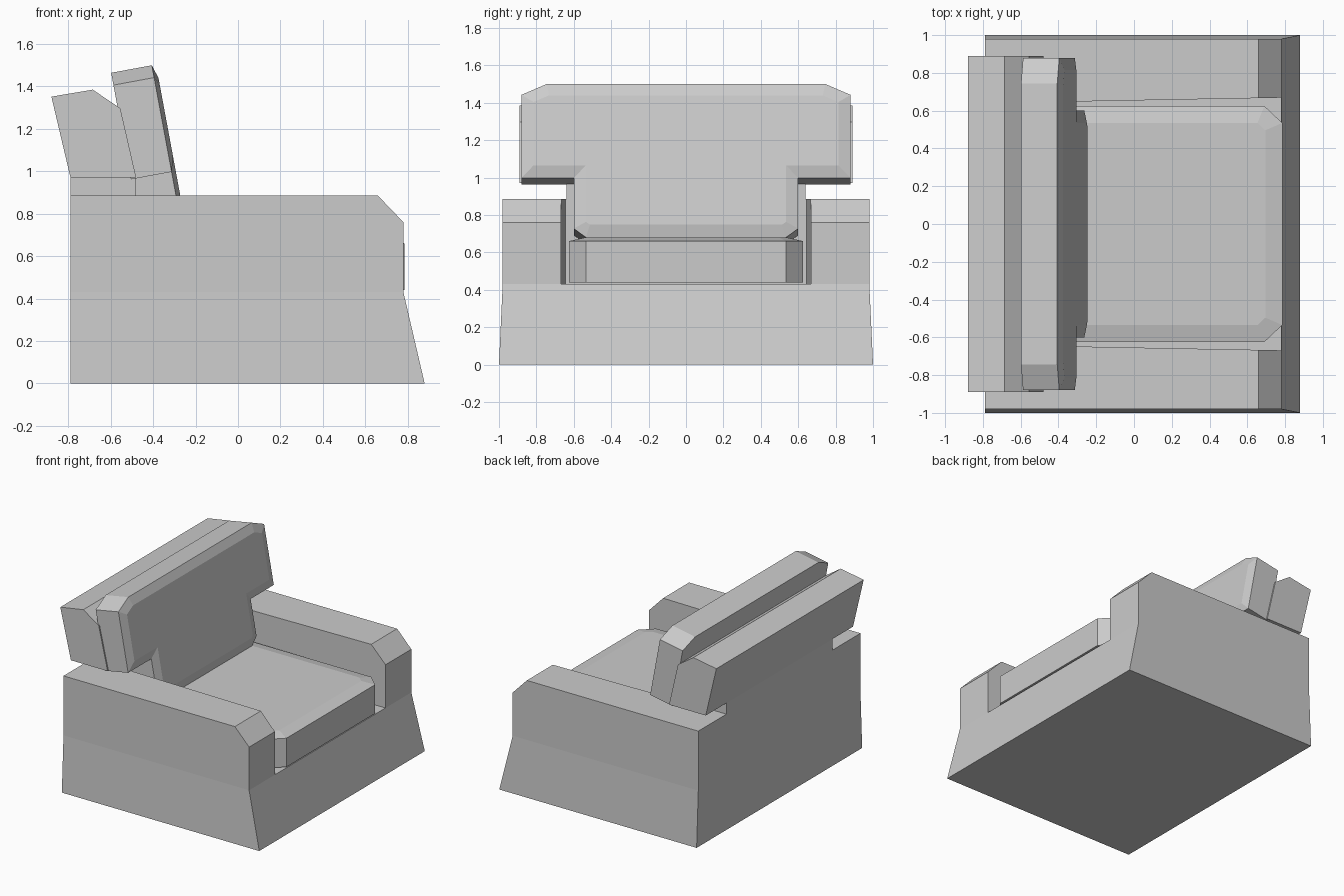
import bpy, bmesh
from math import sin, cos, radians
from mathutils import Vector

if "Cube" in bpy.data.objects:
    bpy.data.objects.remove(bpy.data.objects["Cube"])


def side(p, q, t):          # profile in x/z, extruded along y
    return Vector((p, t, q))


def plan(p, q, t):          # profile in x/y, extruded along z
    return Vector((p, q, t))


TILT = radians(10.5)


def leaning(p, q, t):       # profile in y/height, extruded forward, leaning back
    return Vector((-0.505 + t * cos(TILT) - q * sin(TILT), p,
                   0.962 + t * sin(TILT) + q * cos(TILT)))


def prism(name, points, place, t0, t1, puff=None, flare=None):
    """Extrude a profile; puff = (inset, rise) of the far cap; flare = (split z, base half width)."""
    bm = bmesh.new()
    lo = [bm.verts.new(place(p, q, t0)) for p, q in points]
    hi = [bm.verts.new(place(p, q, t1)) for p, q in points]
    bm.faces.new(lo[::-1])
    cap = bm.faces.new(hi)
    n = len(points)
    for i in range(n):
        j = (i + 1) % n
        bm.faces.new((lo[i], lo[j], hi[j], hi[i]))
    bmesh.ops.recalc_face_normals(bm, faces=bm.faces[:])
    if puff:
        bmesh.ops.inset_region(bm, faces=[cap], thickness=puff[0], depth=puff[1],
                               use_even_offset=True)
    if flare:
        bmesh.ops.bisect_plane(bm, geom=bm.verts[:] + bm.edges[:] + bm.faces[:],
                               plane_co=(0, 0, flare[0]), plane_no=(0, 0, 1))
        for v in bm.verts:
            if v.co.z < 0.001:
                v.co.y = flare[1] if v.co.y > 0 else -flare[1]
    mesh = bpy.data.meshes.new(name)
    bm.to_mesh(mesh)
    bm.free()
    ob = bpy.data.objects.new(name, mesh)
    bpy.context.collection.objects.link(ob)
    return ob


def mirrored(half):
    return half + [(-p, q) for p, q in reversed(half)]


# Body: flared base and arms with chamfered fronts
body = prism("body", [(-0.79, 0), (0.88, 0), (0.78, 0.43), (0.78, 0.76),
                      (0.66, 0.885), (-0.79, 0.885)], side, -0.98, 0.98, flare=(0.43, 1.0))

# Seat well, slightly wider toward the front
well = prism("seat_well_cutter", [(-0.48, -0.645), (1.0, -0.673), (1.0, 0.673), (-0.48, 0.645)],
             plan, 0.43, 1.2)
well.hide_render = True
cut = body.modifiers.new("seat_well", 'BOOLEAN')
cut.operation = 'DIFFERENCE'
cut.solver = 'EXACT'
cut.object = well
bpy.context.view_layer.objects.active = body
bpy.ops.object.modifier_apply(modifier=cut.name)
bpy.data.objects.remove(well)

# Frame of the back: narrow neck and wide leaning top
prism("back_neck", [(-0.79, 0.885), (-0.48, 0.885), (-0.48, 0.97), (-0.79, 0.97)],
      side, -0.64, 0.64)
prism("back_top", [(-0.79, 0.97), (-0.48, 0.97), (-0.555, 1.297), (-0.685, 1.385),
                   (-0.88, 1.352)], side, -0.89, 0.89)

# Seat cushion with cut front corners and a raised top
prism("seat_cushion", [(-0.47, -0.625), (0.69, -0.625), (0.785, -0.535),
                       (0.785, 0.535), (0.69, 0.625), (-0.47, 0.625)],
      plan, 0.44, 0.66, puff=(0.09, 0.02))

# T-shaped back cushion with a puffed front
prism("back_cushion", mirrored([(0.745, 0.511), (0.88, 0.452), (0.88, 0.0), (0.60, 0.0),
                                (0.60, -0.275), (0.535, -0.323)]),
      leaning, 0.0, 0.195, puff=(0.065, 0.02))
